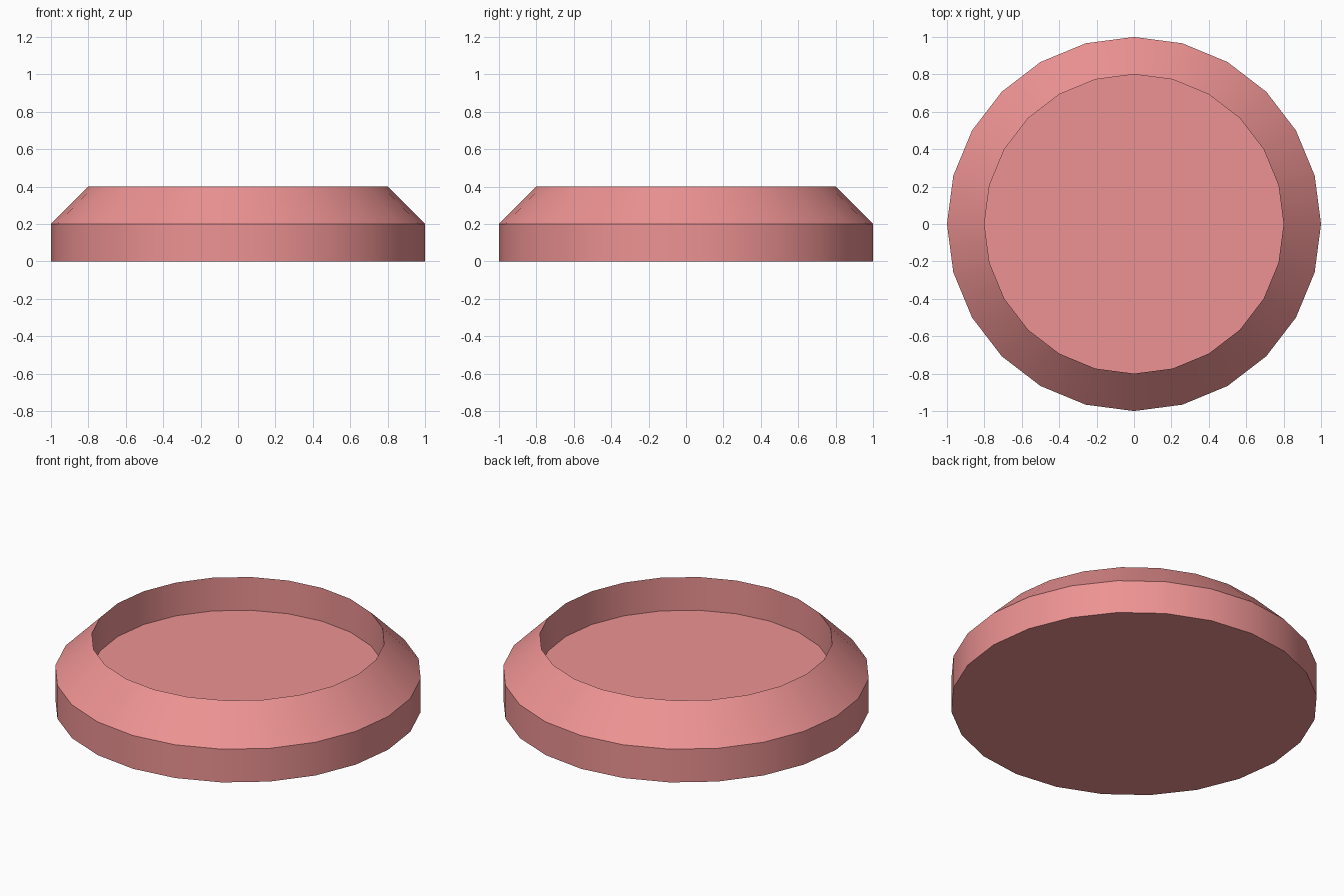
import bpy, bmesh
from math import cos, sin, tau, radians

if "Cube" in bpy.data.objects:
    bpy.data.objects.remove(bpy.data.objects["Cube"])

SIDES = 24
# Profile (radius, height): base, outer wall, bevelled rim, recessed floor
PROFILE = [(1.0, 0.0), (1.0, 0.2), (0.8, 0.4), (0.8, 0.2)]

bm = bmesh.new()
rings = [[bm.verts.new((r * cos(tau * i / SIDES), r * sin(tau * i / SIDES), z))
          for i in range(SIDES)] for r, z in PROFILE]

# Walls between neighbouring rings
for a, b in zip(rings, rings[1:]):
    for i in range(SIDES):
        j = (i + 1) % SIDES
        bm.faces.new((a[i], a[j], b[j], b[i]))

# Underside and recessed floor
bm.faces.new(rings[0][::-1])
bm.faces.new(rings[-1])

mesh = bpy.data.meshes.new("round_dish")
bm.to_mesh(mesh)
bm.free()
dish = bpy.data.objects.new("round_dish", mesh)
bpy.context.collection.objects.link(dish)

# Smooth round walls, sharp rims
bpy.context.view_layer.objects.active = dish
dish.select_set(True)
bpy.ops.object.shade_smooth_by_angle(angle=radians(30))

mat = bpy.data.materials.new("soft_pink")
mat.diffuse_color = (0.85, 0.29, 0.29, 1)
mat.use_nodes = True
mat.node_tree.nodes["Principled BSDF"].inputs["Base Color"].default_value = mat.diffuse_color
mesh.materials.append(mat)
